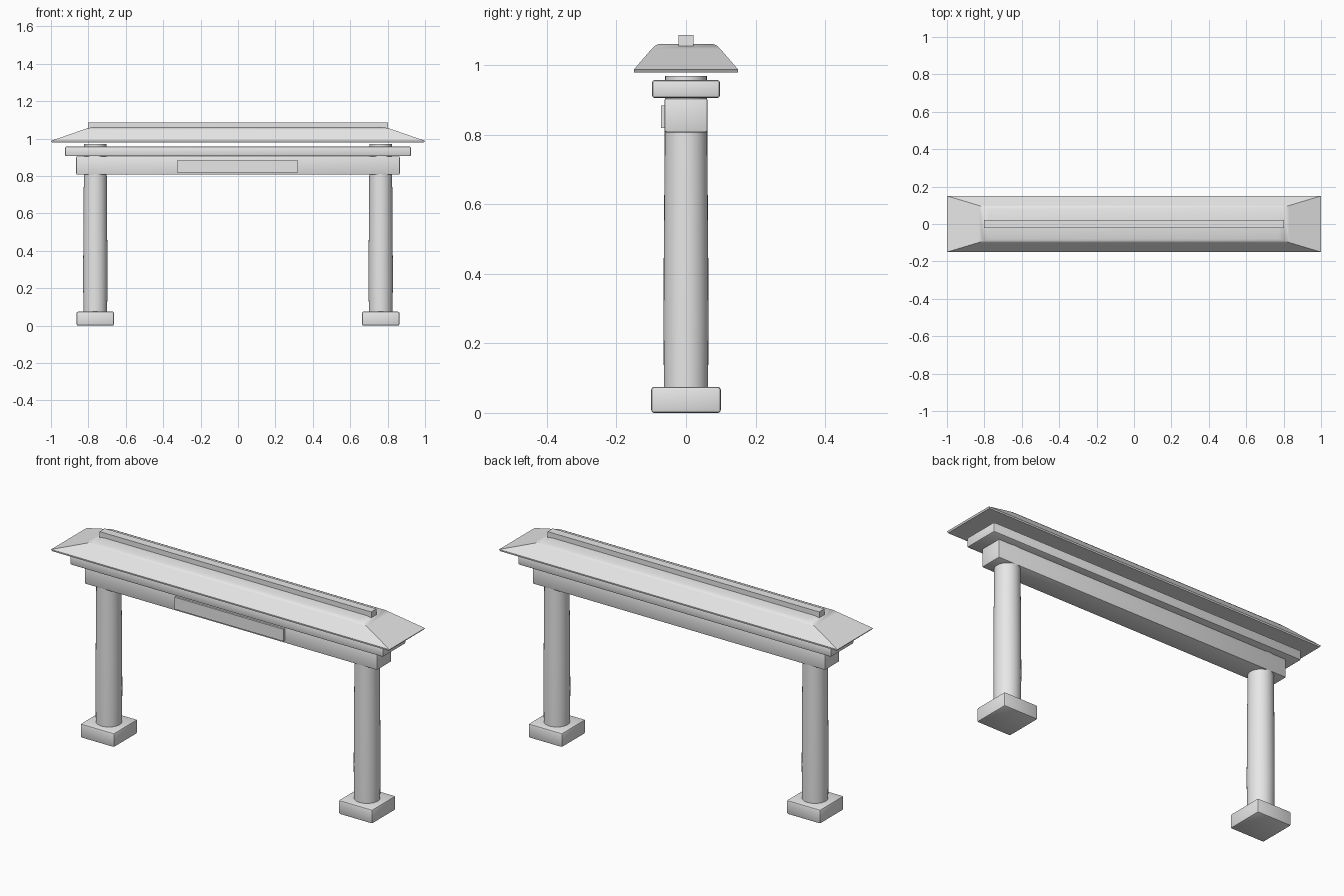
import bpy, bmesh, math

cube = bpy.data.objects.get("Cube")
if cube:
    bpy.data.objects.remove(cube, do_unlink=True)

grey = bpy.data.materials.new("plain_grey")
grey.use_nodes = True
grey.diffuse_color = (0.8, 0.8, 0.8, 1)
grey.node_tree.nodes["Principled BSDF"].inputs["Base Color"].default_value = (0.8, 0.8, 0.8, 1)


def make(name, bm, angle=35):
    bmesh.ops.recalc_face_normals(bm, faces=bm.faces)
    mesh = bpy.data.meshes.new(name)
    bm.to_mesh(mesh)
    bm.free()
    mesh.materials.append(grey)
    obj = bpy.data.objects.new(name, mesh)
    bpy.context.collection.objects.link(obj)
    bpy.ops.object.select_all(action='DESELECT')
    obj.select_set(True)
    bpy.context.view_layer.objects.active = obj
    bpy.ops.object.shade_smooth_by_angle(angle=math.radians(angle))
    return obj


def box(name, center, size, bevel=0.0):
    bm = bmesh.new()
    bmesh.ops.create_cube(bm, size=1)
    bmesh.ops.scale(bm, vec=size, verts=bm.verts)
    bmesh.ops.translate(bm, vec=center, verts=bm.verts)
    if bevel:
        bmesh.ops.bevel(bm, geom=bm.edges[:], offset=bevel, segments=2,
                        profile=0.5, affect='EDGES')
    return make(name, bm)


def loft(name, rings, angle=35):
    """Closed solid through a stack of rings with equal point counts."""
    bm = bmesh.new()
    loops = [[bm.verts.new(p) for p in ring] for ring in rings]
    n = len(loops[0])
    for a, b in zip(loops, loops[1:]):
        for i in range(n):
            j = (i + 1) % n
            bm.faces.new((a[i], a[j], b[j], b[i]))
    bm.faces.new(loops[0])
    bm.faces.new(loops[-1])
    return make(name, bm, angle)


def circle(x, radius, z, sides=32):
    steps = [2 * math.pi * i / sides for i in range(sides)]
    return [(x + radius * math.cos(a), radius * math.sin(a), z) for a in steps]


def rectangle(x, y, z):
    return [(-x, -y, z), (x, -y, z), (x, y, z), (-x, y, z)]


# Two gently swelling posts on square plinths
for side, x in (("left", 0.763), ("right", -0.763)):
    box(side + "_plinth", (x, 0, 0.0375), (0.2, 0.2, 0.075), 0.008)
    swell = [(0.063, 0.02), (0.065, 0.25), (0.064, 0.45), (0.062, 0.7), (0.06, 0.97)]
    loft(side + "_post", [circle(x, r, z) for r, z in swell])

# Cross beams and the blank front panel
box("lower_beam", (0, 0, 0.856), (1.73, 0.124, 0.098), 0.006)
box("upper_beam", (0, 0, 0.932), (1.85, 0.196, 0.052), 0.008)
box("front_panel", (-0.003, -0.062, 0.852), (0.646, 0.02, 0.064))

# Hipped roof with softened rim and crown
loft("roof", [rectangle(0.995, 0.149, 0.98), rectangle(1.0, 0.15, 0.988),
              rectangle(0.83, 0.099, 1.047), rectangle(0.805, 0.09, 1.056),
              rectangle(0.775, 0.079, 1.061)])

# Ridge bar along the crown
box("ridge_bar", (0, 0, 1.07), (1.606, 0.044, 0.035))
